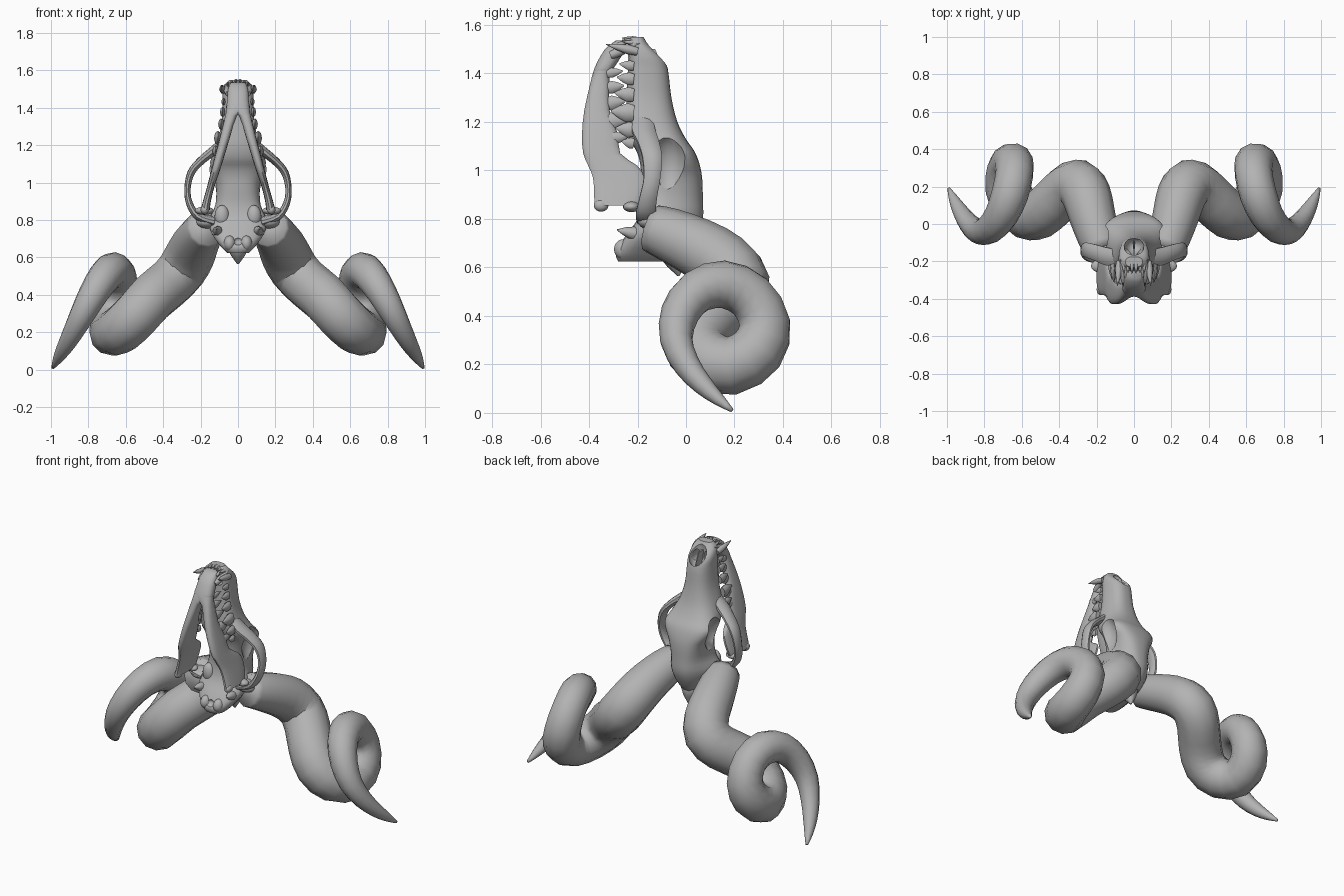
import bpy, bmesh, math
from mathutils import Vector, Matrix

if "Cube" in bpy.data.objects:
    bpy.data.objects.remove(bpy.data.objects["Cube"])

bone = bpy.data.materials.new("bone_grey")
bone.diffuse_color = (0.45, 0.45, 0.45, 1)
bone.use_nodes = True
bone.node_tree.nodes["Principled BSDF"].inputs["Base Color"].default_value = bone.diffuse_color


def finish(name, bm, mirror=False, angle=50):
    """Turn a bmesh into a named, shaded object, optionally mirrored in x."""
    if mirror:
        geom = bmesh.ops.duplicate(bm, geom=bm.verts[:] + bm.edges[:] + bm.faces[:])["geom"]
        for v in (g for g in geom if isinstance(g, bmesh.types.BMVert)):
            v.co.x *= -1
    bmesh.ops.recalc_face_normals(bm, faces=bm.faces[:])
    me = bpy.data.meshes.new(name)
    bm.to_mesh(me)
    bm.free()
    me.materials.append(bone)
    ob = bpy.data.objects.new(name, me)
    bpy.context.collection.objects.link(ob)
    shade(ob, angle)
    return ob


def shade(ob, angle):
    bpy.ops.object.select_all(action='DESELECT')
    ob.select_set(True)
    bpy.context.view_layer.objects.active = ob
    bpy.ops.object.shade_smooth_by_angle(angle=math.radians(angle))


def skin(bm, rings):
    """Bridge rings of points and cap both ends."""
    rv = [[bm.verts.new(p) for p in r] for r in rings]
    n = len(rv[0])
    for a, b in zip(rv, rv[1:]):
        for i in range(n):
            j = (i + 1) % n
            bm.faces.new((a[i], a[j], b[j], b[i]))
    bm.faces.new(rv[0])
    bm.faces.new(rv[-1])


def smooth(rows, steps):
    """Catmull-Rom interpolation of rows of numbers."""
    out = []
    for i in range(len(rows) - 1):
        a, b, c, d = (rows[max(0, min(len(rows) - 1, i + k))] for k in (-1, 0, 1, 2))
        for s in range(steps):
            t = s / steps
            out.append([0.5 * (2 * q + (r - p) * t + (2 * p - 5 * q + 4 * r - w) * t * t
                               + (3 * q - p - 3 * r + w) * t ** 3)
                        for p, q, r, w in zip(a, b, c, d)])
    return out + [list(rows[-1])]


def tube(bm, rows, sides, steps, yscale=1):
    """Sweep a circle along rows of x, y, z, radius."""
    rows = smooth(rows, steps)
    pts = [Vector(r[:3]) for r in rows]
    rings, side = [], Vector((0, 0, 1))
    for i, p in enumerate(pts):
        t = (pts[min(i + 1, len(pts) - 1)] - pts[max(i - 1, 0)]).normalized()
        side = (side - t * side.dot(t)).normalized()
        up = t.cross(side)
        ring = []
        for k in range(sides):
            a = math.tau * k / sides
            o = (side * math.cos(a) + up * math.sin(a)) * rows[i][3]
            o.y *= yscale
            ring.append(p + o)
        rings.append(ring)
    skin(bm, rings)


def loft(bm, rows, sides, steps, power):
    """Stack rounded sections of z, front y, back y, left x, right x, back width ratio."""
    rings = []
    for z, y0, y1, x0, x1, taper in smooth([(*r, 1)[:6] for r in rows], steps):
        ring = []
        for k in range(sides):
            a = math.tau * (k + 0.5) / sides
            c, s = math.cos(a), math.sin(a)
            v = math.copysign(abs(s) ** power, s)
            w = 1 + (taper - 1) * (v + 1) / 2
            ring.append(((x0 + x1) / 2 + w * (x1 - x0) / 2 * math.copysign(abs(c) ** power, c),
                         (y0 + y1) / 2 + (y1 - y0) / 2 * v, z))
        rings.append(ring)
    skin(bm, rings)


def ball(bm, loc, size):
    m = Matrix.Translation(loc) @ Matrix.Diagonal((*size, 1))
    bmesh.ops.create_uvsphere(bm, u_segments=16, v_segments=10, radius=1, matrix=m)


def spike(bm, base, tip, r, wide=1, thin=1):
    """Pointed tooth, stretched along z by wide and along x by thin."""
    a, b = Vector(base), Vector(tip)
    rot = (b - a).to_track_quat('Z', 'Y').to_matrix().to_4x4()
    rings = []
    for t, w in ((0, 0.85), (0.3, 1), (0.65, 0.65), (1, 0.08)):
        c = a.lerp(b, t)
        ring = [rot @ Vector((math.cos(k * math.tau / 8) * r * w,
                              math.sin(k * math.tau / 8) * r * w, 0)) for k in range(8)]
        rings.append([c + Vector((p.x * thin, p.y, p.z * wide)) for p in ring])
    skin(bm, rings)


# Spiral horns
bm = bmesh.new()
tube(bm, [(.165, -.14, .76, .10), (.19, -.07, .735, .112), (.225, .05, .68, .125),
          (.255, .155, .615, .133), (.30, .212, .535, .135), (.37, .175, .46, .133),
          (.46, .085, .385, .133), (.54, .04, .295, .131), (.62, .08, .22, .128),
          (.675, .19, .195, .12), (.67, .295, .26, .115),
          (.645, .325, .37, .108), (.64, .265, .48, .102), (.665, .155, .53, .099),
          (.71, .045, .50, .09), (.77, -.025, .41, .08), (.83, -.04, .30, .068),
          (.885, .005, .195, .055), (.93, .07, .115, .042), (.965, .135, .055, .026),
          (.99, .19, .01, .008)], 12, 2)
finish("horns", bm, True, 120)

# Upper skull: muzzle, flared brow, braincase narrowing to a rear ridge, occiput
bm = bmesh.new()
loft(bm, [(z, f, b, -w, w, t) for z, f, b, w, t in (
    (1.55, -.23, -.175, .045, 1), (1.52, -.24, -.155, .075, .95), (1.47, -.24, -.10, .088, .85),
    (1.42, -.24, -.075, .09, .8), (1.30, -.245, -.06, .10, .8), (1.20, -.25, -.035, .127, .85),
    (1.13, -.235, 0, .14, 1.05), (1.08, -.205, .035, .135, 1.35), (1.03, -.19, .055, .125, 1.3),
    (.97, -.185, .067, .12, 1), (.88, -.18, .07, .14, .65), (.80, -.20, .07, .19, .45),
    (.73, -.25, .045, .175, .45), (.66, -.29, 0, .115, .45), (.625, -.28, -.06, .07, .5))],
     32, 3, .75)
skull = finish("skull", bm, False, 40)

# Hollows for the nose, palate slits, eye sockets with temples, and spine opening
bm = bmesh.new()
ball(bm, (0, -.115, 1.50), (.055, .055, .10))
for s in (-1, 1):
    ball(bm, (s * .033, -.19, 1.465), (.022, .10, .035))
    ball(bm, (s * .20, -.075, 1.015), (.11, .085, .145))
ball(bm, (0, -.30, .69), (.03, .04, .026))
cutter = finish("hollow_cutter", bm)
cutter.hide_render = True
mod = skull.modifiers.new("hollows", 'BOOLEAN')
mod.operation, mod.object, mod.solver = 'DIFFERENCE', cutter, 'EXACT'
mod.use_self = True
bpy.context.view_layer.objects.active = skull
bpy.ops.object.modifier_apply(modifier=mod.name)
bpy.data.objects.remove(cutter)
shade(skull, 40)

# Nasal septum
bm = bmesh.new()
loft(bm, [(1.40, -.17, -.08, -.006, .006), (1.50, -.20, -.125, -.006, .006)], 8, 1, .8)
finish("nasal_septum", bm)

# Cheek arches
bm = bmesh.new()
tube(bm, [(.08, -.18, 1.22, .02), (.14, -.175, 1.165, .024), (.20, -.155, 1.115, .022),
          (.25, -.14, 1.055, .02), (.27, -.14, .97, .017), (.26, -.155, .89, .018),
          (.215, -.165, .82, .021), (.13, -.15, .79, .026)], 10, 3, 2.1)
finish("cheek_arches", bm, True)

# Ear flanges, skull base bulges and neck joints, mostly sunk in the skull
bm = bmesh.new()
ball(bm, (.165, -.14, .79), (.06, .06, .035))
ball(bm, (.085, -.17, .82), (.04, .035, .06))
ball(bm, (.045, -.255, .675), (.032, .042, .042))
spike(bm, (.105, -.19, .735), (.115, -.285, .755), .028)
finish("skull_base_bulges", bm, True)
bm = bmesh.new()
spike(bm, (0, -.06, .70), (0, -.03, .565), .06)
finish("rear_crest", bm)

# Lower jaw: joined chin splitting into two branches
bm = bmesh.new()
loft(bm, [(1.535, -.29, -.25, -.04, .04), (1.50, -.335, -.25, -.054, .054),
          (1.44, -.37, -.285, -.058, .058), (1.40, -.385, -.31, -.058, .062),
          (1.36, -.395, -.315, .004, .068), (1.25, -.42, -.315, .04, .095),
          (1.15, -.43, -.28, .07, .122), (1.07, -.425, -.27, .095, .142),
          (1.02, -.405, -.20, .112, .155), (.97, -.385, -.17, .128, .168),
          (.90, -.38, -.175, .145, .188), (.855, -.38, -.19, .15, .20)], 16, 2, .75)
# Rear corner and hinge knob
ball(bm, (.178, -.35, .855), (.022, .03, .025))
ball(bm, (.18, -.225, .85), (.05, .035, .022))
finish("lower_jaw", bm, True)

# Upper teeth: incisors, canine and cheek teeth
bm = bmesh.new()
for x in (.011, .033, .054):
    spike(bm, (x, -.20, 1.545 - x * .35), (x, -.265, 1.55 - x * .35), .011)
spike(bm, (.078, -.20, 1.49), (.088, -.33, 1.52), .02)
for z, x, r, tip in ((1.43, .078, .018, -.275), (1.375, .083, .023, -.285), (1.31, .09, .027, -.295),
                     (1.235, .108, .034, -.31), (1.165, .12, .028, -.29), (1.11, .12, .02, -.265)):
    spike(bm, (x, -.215, z), (x, tip, z + .01), r, 1.15, .6)
finish("upper_teeth", bm, True)

# Lower teeth
bm = bmesh.new()
for x in (.01, .028, .044):
    spike(bm, (x, -.285, 1.515), (x, -.225, 1.535), .01)
spike(bm, (.05, -.31, 1.475), (.072, -.19, 1.525), .02)
for z, x, r, tip in ((1.40, .05, .018, -.26), (1.34, .05, .023, -.255), (1.275, .062, .027, -.25),
                     (1.20, .082, .034, -.235), (1.13, .104, .025, -.235)):
    spike(bm, (x, -.325, z), (x + .01, tip, z + .01), r, 1.15, .6)
finish("lower_teeth", bm, True)
